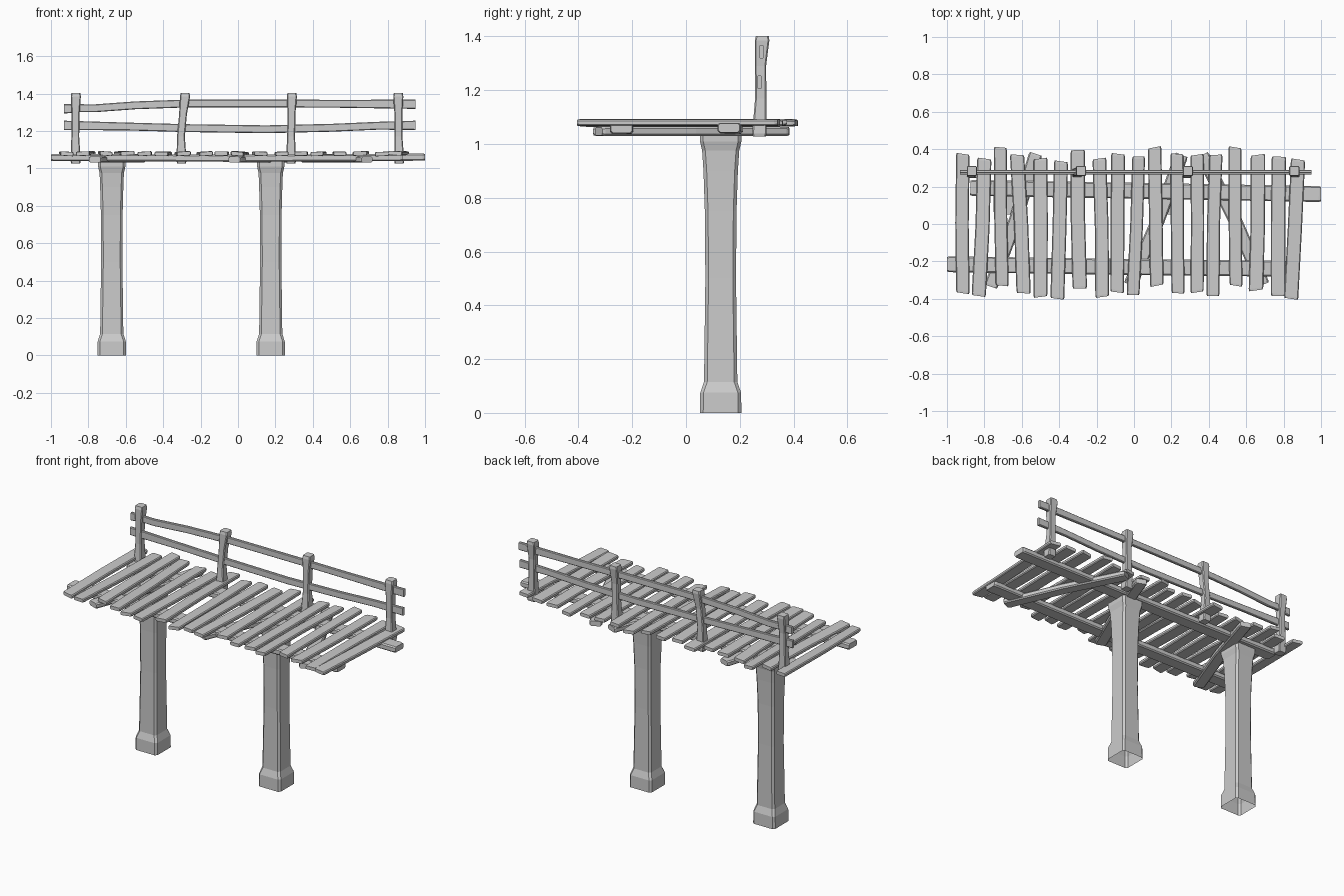
import bpy, bmesh, random
from mathutils import Vector

if "Cube" in bpy.data.objects:
    bpy.data.objects.remove(bpy.data.objects["Cube"])

random.seed(4)


def loft(name, rings, chamfer, caps=(True, True)):
    """Skin chamfered-rectangle rings given as (centre, half-axis u, half-axis v)."""
    bm = bmesh.new()
    loops = []
    for c, u, v in rings:
        c, u, v = Vector(c), Vector(u), Vector(v)
        a, b = 1 - chamfer / u.length, 1 - chamfer / v.length
        shape = [(1, -b), (1, b), (a, 1), (-a, 1), (-1, b), (-1, -b), (-a, -1), (a, -1)]
        loops.append([bm.verts.new(c + u * p + v * q) for p, q in shape])
    for r0, r1 in zip(loops, loops[1:]):
        for i in range(8):
            j = (i + 1) % 8
            bm.faces.new((r0[i], r0[j], r1[j], r1[i]))
    if caps[0]:
        bm.faces.new(loops[0][::-1])
    if caps[1]:
        bm.faces.new(loops[-1])
    # open-bottomed posts are already wound outward, closed bars get recalculated
    if all(caps):
        bmesh.ops.recalc_face_normals(bm, faces=bm.faces[:])
    mesh = bpy.data.meshes.new(name)
    bm.to_mesh(mesh)
    bm.free()
    ob = bpy.data.objects.new(name, mesh)
    bpy.context.collection.objects.link(ob)
    return ob


def board(name, pts, width, height, chamfer=0.005, roll=0.0, skew=0.0):
    """Horizontal timber along a path, with slightly worn, narrowed ends."""
    pts = [Vector(p) for p in pts]
    d = (pts[-1] - pts[0]).normalized()
    side = d.cross(Vector((0, 0, 1))).normalized()
    pts = [pts[0], pts[0] + d * 0.012] + pts[1:-1] + [pts[-1] - d * 0.012, pts[-1]]
    rings = []
    for i, p in enumerate(pts):
        s = 0.9 if i in (0, len(pts) - 1) else 1.0
        u = side * (width / 2 * s) + Vector((0, 0, roll)) + d * skew
        rings.append((p, u, Vector((0, 0, height / 2 * s))))
    return loft(name, rings, chamfer)


# Deck planks: back x, front x, back y, front y
planks = [
    (-.915, -.915, .375, -.37), (-.80, -.83, .35, -.385), (-.715, -.705, .41, -.33),
    (-.625, -.59, .37, -.37), (-.50, -.50, .35, -.39), (-.39, -.41, .335, -.40),
    (-.30, -.29, .395, -.345), (-.185, -.17, .35, -.39), (-.085, -.09, .375, -.365),
    (.025, -.005, .36, -.38), (.11, .122, .41, -.33), (.23, .235, .375, -.37),
    (.337, .337, .37, -.365), (.438, .422, .37, -.385), (.54, .545, .41, -.33),
    (.663, .652, .37, -.355), (.775, .77, .36, -.385), (.877, .84, .345, -.40)]
for i, (xb, xf, yb, yf) in enumerate(planks):
    z = 1.079 + random.uniform(-.002, .002)
    bow = random.uniform(-.006, .006)
    board(f"deck_plank_{i + 1}",
          [(xf, yf, z), ((xf + xb) / 2 + bow, (yf + yb) / 2, z), (xb, yb, z)],
          random.uniform(.068, .078), .023,
          roll=random.uniform(-.003, .003), skew=random.uniform(-.006, .006))

# Long beams under the deck
board("back_beam", [(-.875, .193, 1.058), (0, .178, 1.054), (1.0, .16, 1.06)], .085, .038, .007)
board("front_beam", [(-1.0, -.215, 1.058), (0, -.23, 1.054), (.88, -.24, 1.058)], .085, .038, .007)

# Diagonal braces under the deck
braces = [((-.525, .375), (-.765, -.335)), ((.255, .37), (-.02, -.325)), ((.365, .37), (.69, -.325))]
for i, ((xb, yb), (xf, yf)) in enumerate(braces):
    board(f"diagonal_brace_{i + 1}",
          [(xf, yf, 1.047), ((xf + xb) / 2 + .012, (yf + yb) / 2, 1.047), (xb, yb, 1.047)],
          .072, .034, .007)

# Support posts with flared foot and head: z, half width, half depth
profile = [(0, .076, .077), (.075, .075, .076), (.115, .062, .062), (.5, .057, .057),
           (.75, .058, .059), (.9, .062, .064), (.975, .065, .069), (1.01, .073, .077), (1.037, .073, .077)]
for name, x in (("left_support_post", -.675), ("right_support_post", .175)):
    loft(name, [((x, .129, z), (hx, 0, 0), (0, hy, 0)) for z, hx, hy in profile], .012, (False, True))

# Railing posts: x at foot, middle, top
for i, (x0, x1, x2) in enumerate([(-.868, -.87, -.867), (-.302, -.305, -.283),
                                  (.283, .284, .288), (.862, .858, .857)]):
    path = [(1.027, x0, .273, .024), (1.04, x0, .273, .027), (1.17, x1, .278, .021),
            (1.29, (x1 + x2) / 2, .277, .021), (1.385, x2, .283, .027), (1.402, x2, .284, .024)]
    loft(f"railing_post_{i + 1}", [((x, y, z), (h, 0, 0), (0, h, 0)) for z, x, y, h in path], .005)

# Wavy rails: x, centre z
upper = [(-.93, 1.318), (-.84, 1.322), (-.77, 1.321), (-.55, 1.337), (-.27, 1.347),
         (.27, 1.347), (.55, 1.345), (.95, 1.343)]
lower = [(-.93, 1.23), (-.6, 1.224), (-.27, 1.215), (.15, 1.209), (.5, 1.217), (.75, 1.228), (.95, 1.23)]
for name, pts, y in (("upper_rail", upper, .281), ("lower_rail", lower, .273)):
    rings = []
    for i, (x, z) in enumerate(pts):
        h = .025 if i in (0, len(pts) - 1) else .021
        rings.append(((x, y, z), (0, .009, 0), (0, 0, h)))
    loft(name, rings, .004)
